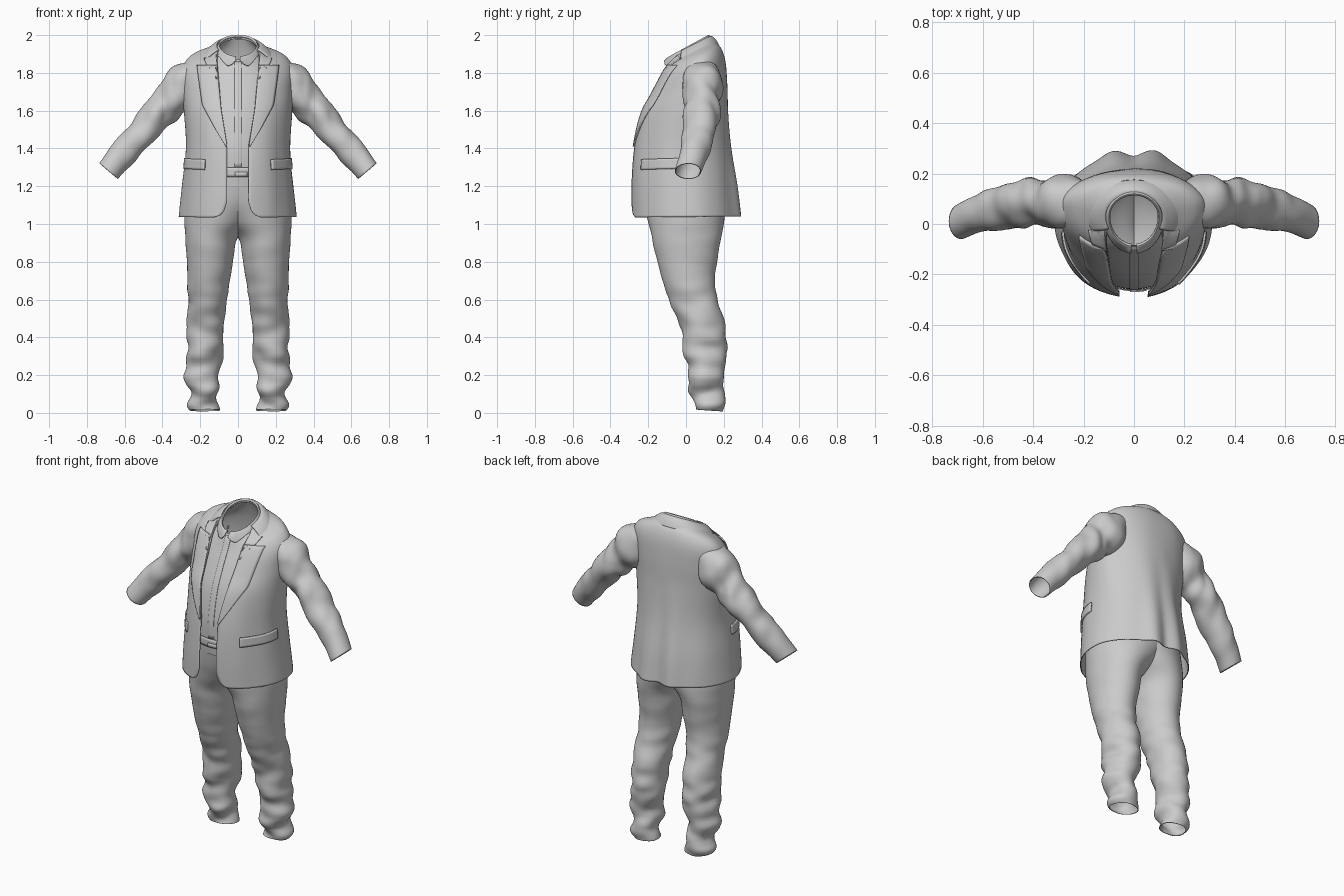
import bpy
import math
from mathutils import Vector, noise
from mathutils.bvhtree import BVHTree

if "Cube" in bpy.data.objects:
    bpy.data.objects.remove(bpy.data.objects["Cube"])

cloth = bpy.data.materials.new("grey cloth")
cloth.use_nodes = True
COLOR = (0.6, 0.6, 0.6, 1)
cloth.diffuse_color = COLOR
cloth.node_tree.nodes["Principled BSDF"].inputs["Base Color"].default_value = COLOR


def spline(keys, steps):
    """Smooth rows of numbers through the key rows."""
    out = []
    last = len(keys) - 1
    for i in range(steps + 1):
        f = i / steps * last
        k = min(int(f), last - 1)
        t = f - k
        a, b, c, d = (keys[max(0, min(last, k + o))] for o in (-1, 0, 1, 2))
        out.append([q + t / 2 * (r - p + t * (2 * p - 5 * q + 4 * r - s + t * (3 * (q - r) + s - p)))
                    for p, q, r, s in zip(a, b, c, d)])
    return out


def lerp(table, z):
    """Straight interpolation in a table of (z, value)."""
    if z <= table[0][0]:
        return table[0][1]
    for (z0, v0), (z1, v1) in zip(table, table[1:]):
        if z <= z1:
            return v0 + (v1 - v0) * (z - z0) / (z1 - z0)
    return table[-1][1]


def section(row, start=0.0, n=64):
    """Horizontal ring from the front, round the left side, the back and the right."""
    zf, zb, x0, x1, yf, yc, yb = row
    pts = []
    for j in range(n + 1):
        a = start + (2 * math.pi - 2 * start) * j / n
        c = math.cos(a)
        y = yc - c * (yc - yf if c > 0 else yb - yc)
        x = (x0 + x1) / 2 + (x1 - x0) / 2 * math.sin(a)
        pts.append(Vector((x, y, zf + (zb - zf) * (y - yf) / (yb - yf))))
    return pts


def skin(name, rings, thick=0.006, mirror=False, offset=0):
    """Cloth sheet through rows of points."""
    n = len(rings[0])
    pts = [p for r in rings for p in r]
    faces = [(i * n + j, i * n + j + 1, (i + 1) * n + j + 1, (i + 1) * n + j)
             for i in range(len(rings) - 1) for j in range(n - 1)]
    mesh = bpy.data.meshes.new(name)
    mesh.from_pydata(pts, [], faces)
    mesh.materials.append(cloth)
    obj = bpy.data.objects.new(name, mesh)
    bpy.context.collection.objects.link(obj)
    weld = obj.modifiers.new("weld", 'WELD')
    weld.merge_threshold = 0.0002
    if thick:
        solid = obj.modifiers.new("thickness", 'SOLIDIFY')
        solid.thickness, solid.offset = thick, offset
    if mirror:
        obj.modifiers.new("mirror", 'MIRROR').use_mirror_merge = False
    bpy.ops.object.select_all(action='DESELECT')
    obj.select_set(True)
    bpy.context.view_layer.objects.active = obj
    bpy.ops.object.shade_smooth_by_angle(angle=math.radians(50))
    return BVHTree.FromPolygons(pts, faces)


def wrinkle(rings, amount, freq):
    """Push ring points in and out to make folds; amount depends on progress."""
    for i, ring in enumerate(rings):
        mid = sum(ring, Vector()) / len(ring)
        for p in ring:
            q = Vector((p.x * freq[0], p.y * freq[1], p.z * freq[2]))
            p += (p - mid).normalized() * noise.noise(q) * amount(i / (len(rings) - 1))


def plate(name, tree, rows, lift=0.008, thick=0.008, mirror=True):
    """Sheet laid on a surface; rows hold (origin, direction) rays."""
    rings = []
    for row in rows:
        ring = []
        for o, d in row:
            hit = tree.ray_cast(o, d, 0.99)[0] or tree.find_nearest(o + d * 0.8)[0]
            ring.append(hit - d * lift)
        rings.append(ring)
    skin(name, rings, thick, mirror)


def front_rows(zs, inner, outer, n=8):
    """Rays from the front between two edge curves."""
    return [[(Vector((inner(z) + (outer(z) - inner(z)) * j / n, -1, z)), Vector((0, 1, 0)))
             for j in range(n + 1)] for z in zs]


def span(a, b, n):
    return [a + (b - a) * i / n for i in range(n + 1)]


# Jacket body: open at the front, hem flared at the back
opening = [(1.035, .12), (1.045, .092), (1.065, .072), (1.12, .055), (1.42, .058),
           (1.6, .088), (1.85, .112), (1.9, .1)]
body = [(1.035, 1.04, -.308, .304, -.285, 0, .282), (1.2, 1.2, -.294, .29, -.29, 0, .265),
        (1.4, 1.4, -.277, .275, -.28, 0, .238), (1.58, 1.6, -.283, .283, -.245, .02, .222),
        (1.68, 1.75, -.29, .29, -.195, .05, .215), (1.77, 1.86, -.29, .29, -.145, .07, .205),
        (1.82, 1.925, -.25, .25, -.118, .07, .185), (1.85, 1.96, -.17, .17, -.1, .05, .155),
        (1.875, 1.985, -.115, .115, -.085, .03, .13)]
rings = []
for row in spline(body, 72):
    w = lerp(opening, row[0])
    rings.append(section(row, math.asin(min(.95, w / row[3])), 96))
for ring in rings:
    for p in ring:
        if p.y > 0:
            k = max(0, 1.65 - p.z) / .6 * min(1, p.y / .15)
            p.y += k * (.016 * math.exp(-((abs(p.x) - .085) / .045) ** 2)
                        - .014 * math.exp(-(p.x / .035) ** 2))
wrinkle(rings, lambda t: .008, (7, 7, 2.5))
jacket = skin("jacket_body", rings)

# Sleeves with folds at the elbow
arm = [(.19, .085, 1.82, .06, .08), (.25, .085, 1.765, .108, .1), (.305, .088, 1.71, .103, .1),
       (.37, .085, 1.645, .09, .093), (.44, .08, 1.567, .082, .088), (.51, .07, 1.485, .077, .083),
       (.6, .045, 1.38, .07, .076), (.685, .012, 1.28, .062, .066)]
rows = spline(arm, 60)
rings = []
for i, (x, y, z, r, ry) in enumerate(rows):
    a, b = rows[max(0, i - 1)], rows[min(60, i + 1)]
    t = Vector((b[0] - a[0], 0, b[2] - a[2])).normalized()
    n = Vector((-t.z, 0, t.x))
    rings.append([Vector((x, y, z)) + n * r * math.cos(u) - Vector((0, ry, 0)) * math.sin(u)
                  for u in span(0, 2 * math.pi, 40)])
wrinkle(rings, lambda t: .022 * math.sin(math.pi * min(1, t * 1.05)) + .004, (14, 7, 8))
skin("sleeves", rings, mirror=True)

# Lapels with a notch below the collar
lapel_out = [(1.41, .064), (1.5, .118), (1.63, .188), (1.75, .205), (1.84, .217)]
plate("lapels", jacket, front_rows(span(1.41, 1.84, 30), lambda z: lerp(opening, z), lambda z: lerp(lapel_out, z)))
gorge_out = [(1.84, .165), (1.855, .172), (1.905, .192), (1.93, .165)]
plate("lapel_tops", jacket, front_rows(span(1.84, 1.93, 10), lambda z: .108, lambda z: lerp(gorge_out, z)))

# Jacket collar round the back of the neck
fall = [(1.845, 1.945, -.182, .182, -.1, .03, .172), (1.87, 1.97, -.155, .155, -.098, .03, .158),
        (1.885, 1.99, -.125, .125, -.09, .03, .138), (1.885, 1.99, -.112, .112, -.08, .03, .124)]
skin("jacket_collar", [section(r, 1.12, 48) for r in spline(fall, 12)], .008)

# Pocket flaps wrapped on the hips
rows = []
for z in span(1.29, 1.345, 5):
    ring = []
    for a in span(.64, 1.47, 14):
        d = Vector((math.sin(a), -math.cos(a), 0))
        ring.append((Vector((0, 0, z + .008 * (a - 1))) + d, -d))
    rows.append(ring)
plate("pocket_flaps", jacket, rows, .007, .009)

# Shirt
shirt_keys = [(1.2, 1.2, -.25, .25, -.25, 0, .2), (1.3, 1.3, -.25, .25, -.258, 0, .2),
              (1.42, 1.42, -.25, .25, -.255, 0, .2), (1.58, 1.6, -.25, .25, -.222, .02, .19),
              (1.7, 1.75, -.25, .25, -.17, .05, .18), (1.79, 1.86, -.22, .22, -.122, .06, .16),
              (1.84, 1.93, -.15, .15, -.1, .05, .14), (1.87, 1.98, -.1, .1, -.083, .03, .12)]
shirt = skin("shirt", [section(r) for r in spline(shirt_keys, 40)], 0)
plate("shirt_placket", shirt, front_rows(span(1.3, 1.86, 24), lambda z: -.018, lambda z: .018),
      .002, .003, False)

# Shirt collar with two pointed tips and a V gap
band = [(1.852, 1.965, -.116, .116, -.108, .03, .135), (1.872, 1.985, -.109, .109, -.1, .03, .131),
        (1.886, 2.0, -.1, .1, -.088, .03, .12), (1.875, 1.99, -.096, .096, -.08, .03, .115)]
rings = [section(r, .1, 72) for r in spline(band, 12)]
for i, ring in enumerate(rings):
    for p in ring:
        if p.y < .02:
            low = max(0, 1 - i / 6)
            p.z -= .024 * low * max(0, 1 - abs(abs(p.x) - .055) / .04)
            p.z += .02 * low * max(0, 1 - abs(p.x) / .03)
            p.y -= .008 * low
skin("shirt_collar", rings, .004)

# Trousers: each half overlaps the other above the crotch
leg = [(.02, .008, .108, .25, .03, .11, .205), (.07, .075, .108, .252, .03, .11, .188),
       (.15, .15, .106, .262, .02, .11, .2), (.3, .3, .09, .268, 0, .1, .213),
       (.45, .45, .07, .267, -.03, .085, .205), (.6, .6, .055, .263, -.085, .045, .165),
       (.7, .7, .043, .264, -.12, .015, .15), (.82, .82, .025, .27, -.155, 0, .165),
       (.93, .93, .002, .277, -.178, 0, .185), (1.02, 1.02, -.09, .282, -.2, 0, .2),
       (1.13, 1.13, -.19, .275, -.228, 0, .205), (1.27, 1.27, -.255, .255, -.253, 0, .205)]
rings = [section(r, 0, 56) for r in spline(leg, 110)]
wrinkle(rings, lambda t: .03 * max(0, 1 - t * 1.7) + .01 * max(0, 1 - t), (7, 7, 13))
skin("trouser_legs", rings, .004, mirror=True)

# Waistband and front clasp
belt = [(1.25, 1.25, -.257, .257, -.262, 0, .21), (1.3, 1.3, -.257, .257, -.264, 0, .21)]
waist = skin("waistband", [section(r) for r in spline(belt, 3)], .005)
plate("waist_clasp", waist, front_rows(span(1.252, 1.275, 2), lambda z: -.015, lambda z: .05, 4),
      .004, .006, False)
